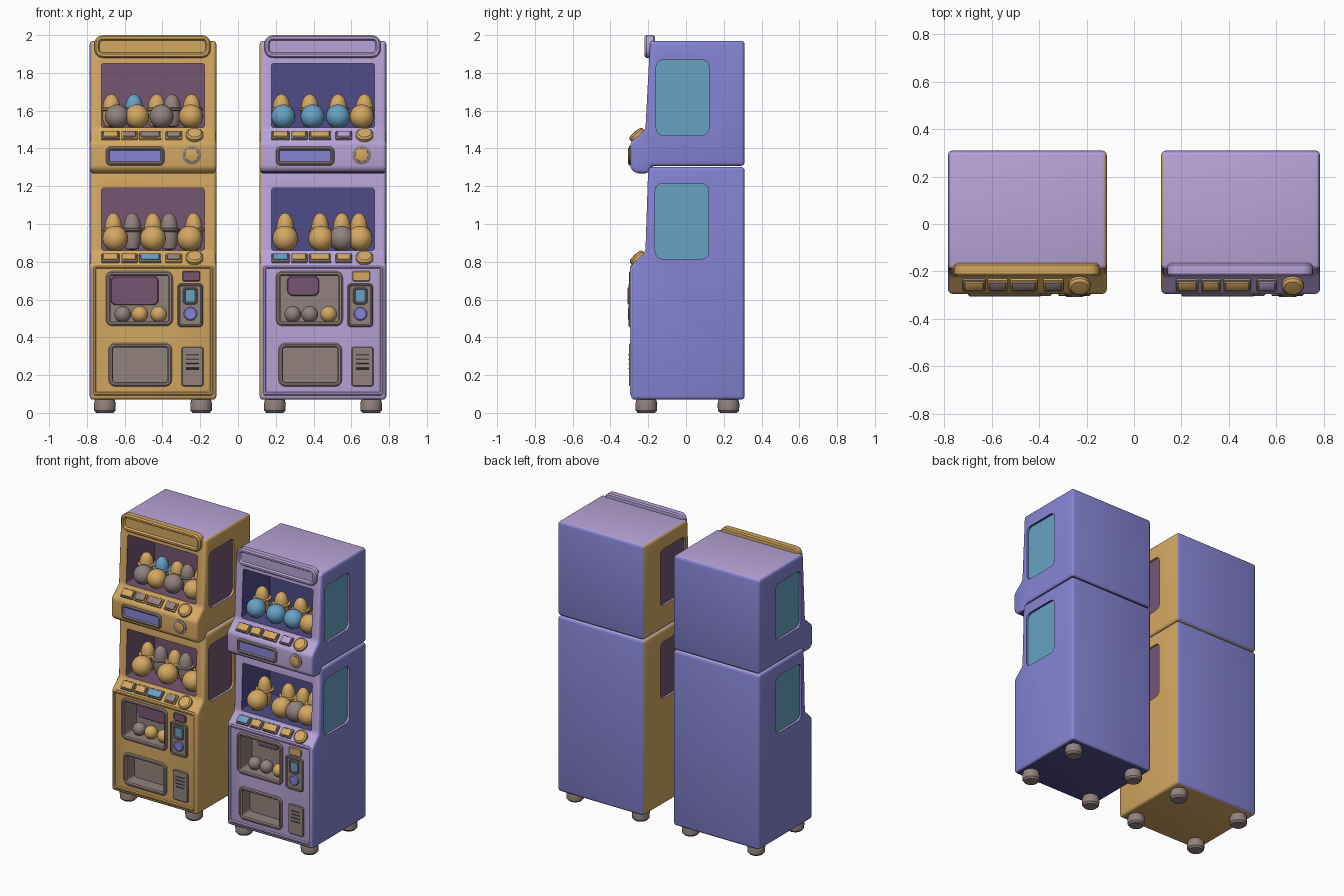
import bpy, bmesh, math
from mathutils import Matrix, Vector

if "Cube" in bpy.data.objects:
    bpy.data.objects.remove(bpy.data.objects["Cube"])

# ---------- colours ----------
def lin(c):
    c /= 255
    return c / 12.92 if c < 0.04045 else ((c + 0.055) / 1.055) ** 2.4

PALETTE = {"yellow": (212, 168, 98), "lilac": (184, 164, 216), "blue": (134, 132, 212),
           "teal": (104, 162, 196), "grey": (146, 130, 125), "navy": (80, 76, 136),
           "plum": (118, 86, 114), "dark": (78, 70, 74)}
MATS, INDEX = [], {}
for i, (n, c) in enumerate(PALETTE.items()):
    m = bpy.data.materials.new(n)
    m.diffuse_color = (*[lin(v) for v in c], 1)
    m.use_nodes = True
    m.node_tree.nodes["Principled BSDF"].inputs["Base Color"].default_value = m.diffuse_color
    MATS.append(m)
    INDEX[n] = i
CX = 0.0      # x of the machine being built

# ---------- helpers ----------
def finish(name, bm, mat=None):
    bmesh.ops.remove_doubles(bm, verts=bm.verts, dist=1e-5)
    bmesh.ops.recalc_face_normals(bm, faces=bm.faces)
    me = bpy.data.meshes.new(name)
    bm.to_mesh(me)
    bm.free()
    if mat:
        me.materials.append(MATS[INDEX[mat]])
    smooth(me)
    ob = bpy.data.objects.new(name, me)
    ob.location.x = CX
    bpy.context.collection.objects.link(ob)
    return ob

def smooth(me):
    for p in me.polygons:
        p.use_smooth = True
    me.set_sharp_from_angle(angle=math.radians(35))

def loft(name, loops, mat=None, cap=True, ring=False):
    bm = bmesh.new()
    vs = [[bm.verts.new(p) for p in lp] for lp in loops]
    pairs = list(zip(vs, vs[1:])) + ([(vs[-1], vs[0])] if ring else [])
    n = len(vs[0])
    for a, b in pairs:
        for i in range(n):
            j = (i + 1) % n
            bm.faces.new((a[i], a[j], b[j], b[i]))
    if cap and not ring:
        bm.faces.new(vs[0])
        bm.faces.new(vs[-1])
    return finish(name, bm, mat)

def rounded(u0, u1, v0, v1, r, inset=0):
    u0, u1, v0, v1 = u0 + inset, u1 - inset, v0 + inset, v1 - inset
    r = max(r - inset, 0.004)
    pts = []
    for k, (u, v) in enumerate([(u1 - r, v1 - r), (u0 + r, v1 - r), (u0 + r, v0 + r), (u1 - r, v0 + r)]):
        for s in range(6):
            a = math.pi / 2 * (k + s / 5)
            pts.append((u + r * math.cos(a), v + r * math.sin(a)))
    return pts

def panel(name, box, r, steps, mat=None, ring=False, axis="y"):
    """Rounded rectangle stepped along an axis; steps = (inset, depth)."""
    loops = []
    for inset, d in steps:
        pts = rounded(*box, r, inset)
        loops.append([(u, d, v) if axis == "y" else (d, u, v) for u, v in pts])
    return loft(name, loops, mat, ring=ring)

def frame(name, box, r, t, yb, yf, mat):
    e = min(0.007, t / 3)
    return panel(name, box, r, [(0, yb), (0, yf + e), (e, yf), (t - e, yf), (t, yf + e), (t, yb)], mat, ring=True)

def plate(name, box, r, yb, yf, mat):
    return panel(name, box, r, [(0, yb), (0, yf + 0.005), (0.005, yf)], mat)

def lathe(name, loc, profile, mat, tilt=0.0, n=24):
    M = Matrix.Translation(loc) @ Matrix.Rotation(tilt, 4, "X")
    loops = [[M @ Vector((r * math.cos(2 * math.pi * k / n), r * math.sin(2 * math.pi * k / n), z))
              for k in range(n)] for r, z in profile]
    return loft(name, loops, mat, cap=False)

def ball(name, loc, r, mat):
    lathe(name, loc, [(r * math.sin(math.pi * k / 12), -r * math.cos(math.pi * k / 12)) for k in range(13)], mat)

def rbox(name, loc, size, mat, tilt=0.0, bevel=0.008):
    bm = bmesh.new()
    bmesh.ops.create_cube(bm, size=1, matrix=Matrix.Translation(loc) @ Matrix.Rotation(tilt, 4, "X") @ Matrix.Diagonal((*size, 1)))
    bmesh.ops.bevel(bm, geom=bm.edges[:], offset=bevel, segments=2, profile=0.5, affect="EDGES")
    return finish(name, bm, mat)

# ---------- cabinets ----------
LOWER = [(0.31, 0.07), (0.31, 1.302), (-0.20, 1.302), (-0.215, 0.85), (-0.29, 0.78), (-0.29, 0.07)]
UPPER = [(0.31, 1.308), (0.31, 1.97), (-0.19, 1.97), (-0.215, 1.50), (-0.295, 1.43),
         (-0.295, 1.295), (-0.265, 1.268), (-0.20, 1.268), (-0.18, 1.308)]
DISPLAY, TRAY = (-0.23, 0.085, 0.48, 0.73), (-0.215, 0.08, 0.16, 0.35)

def cabinet(name, profile, window, side, pockets, col):
    bm = bmesh.new()
    a = [bm.verts.new((-0.335, y, z)) for y, z in profile]
    b = [bm.verts.new((0.335, y, z)) for y, z in profile]
    bm.faces.new(a)
    bm.faces.new(b)
    for i in range(len(a)):
        j = (i + 1) % len(a)
        bm.faces.new((a[i], a[j], b[j], b[i]))
    bmesh.ops.recalc_face_normals(bm, faces=bm.faces)
    bmesh.ops.bevel(bm, geom=bm.edges[:], offset=0.018, segments=3, profile=0.5, affect="EDGES", clamp_overlap=True)
    ob = finish(name, bm)
    cutters = [panel("cutter", window, 0.012, [(0, -0.4), (0, 0.10)])]
    cutters += [panel("cutter", bx, 0.02, [(0, -0.4), (0, d)]) for bx, d in pockets]
    for s in (-1, 1):
        cutters.append(panel("cutter", side, 0.04, [(0, s * 0.4), (0, s * 0.32)], axis="x"))
    for c in cutters:
        c.hide_render = True
        md = ob.modifiers.new("cut", "BOOLEAN")
        md.operation, md.solver, md.object = "DIFFERENCE", "EXACT", c
    dg = bpy.context.evaluated_depsgraph_get()
    me = bpy.data.meshes.new_from_object(ob.evaluated_get(dg))
    ob.modifiers.clear()
    ob.data = me
    for c in cutters:
        bpy.data.objects.remove(c)
    me.materials.clear()
    for m in MATS:
        me.materials.append(m)
    # colour the faces by place and direction
    for p in me.polygons:
        c, n = p.center, p.normal
        if abs(c.x) < 0.281 and -0.18 < c.y < 0.15 and window[2] - 0.005 < c.z < window[3] + 0.005:
            k = col["inside"]
        elif c.z < 0.76 and abs(c.x) < 0.24 and -0.28 < c.y < -0.1 and c.z > 0.12:
            k = "grey"
        elif abs(n.x) > 0.9 and 0.315 < abs(c.x) < 0.325:
            k = col["pane_r"] if c.x > 0 else col["pane_l"]
        elif n.z > 0.8:
            k = "lilac"
        elif n.z < -0.8:
            k = col["bottom"]
        elif n.y > 0.6:
            k = "blue"
        elif abs(n.x) > 0.7:
            k = col["right"] if n.x > 0 else col["left"]
        else:
            k = col["front"]
        p.material_index = INDEX[k]
    smooth(me)

# ---------- toys ----------
def hat_toy(x, z, h, mat):
    prof = [(0, 0), (0.035, 0.008), (0.048, 0.05), (0.046, 0.088), (0.06, 0.094), (0.06, 0.102), (0.046, 0.106)]
    prof += [(0.046 * math.cos(a), 0.106 + 0.072 * math.sin(a)) for a in (0.3, 0.6, 0.9, 1.2, 1.4)] + [(0, 0.178)]
    lathe("hat_toy", (x, -0.06, z), [(r, q * h) for r, q in prof], mat)

def toys(z, h, r, small, large):
    for x, k in small:
        hat_toy(x, z, h, k)
    for x, k in large:
        ball("round_toy", (x, -0.14, z + r - 0.005), r, k)

def buttons(z, y, tilt, cols):
    for (x, w), k in zip([(-0.225, 0.08), (-0.125, 0.07), (-0.015, 0.10), (0.11, 0.07)], cols):
        rbox("button_base", (x, y, z), (w + 0.016, 0.064, 0.018), "grey" if k != "grey" else "yellow", tilt, 0.006)
        rbox("button", (x, y, z), (w, 0.048, 0.034), k, tilt)
    lathe("round_button", (0.22, y, z), [(0, -0.01), (0.046, -0.01), (0.046, 0.012), (0.036, 0.022), (0, 0.026)], cols[4], tilt)

# ---------- one machine ----------
def machine(cx, col, up, low, up_btn, low_btn, tint):
    global CX
    CX = cx
    f = col["front"]
    cabinet("lower_cabinet", LOWER, (-0.272, 0.272, 0.86, 1.19), (-0.163, 0.12, 0.815, 1.215),
            [(DISPLAY, -0.16), (TRAY, -0.20)], col)
    cabinet("upper_cabinet", UPPER, (-0.272, 0.272, 1.51, 1.85), (-0.158, 0.122, 1.47, 1.87), [], col)
    # top sign with recessed face
    panel("top_sign", (-0.31, 0.305, 1.88, 2.0), 0.045, [(0.008, -0.165), (0, -0.173), (0, -0.21), (0.008, -0.22),
          (0.02, -0.22), (0.028, -0.208)], f)
    # feet
    for x in (-0.255, 0.255):
        for y in (-0.21, 0.225):
            lathe("foot", (x, y, 0), [(0, 0), (0.045, 0), (0.056, 0.012), (0.058, 0.05), (0.05, 0.075), (0, 0.075)], "grey")
    # toys and consoles
    toys(1.51, 1.0, 0.064, *up)
    toys(0.86, 1.12, 0.068, *low)
    buttons(1.468, -0.257, math.radians(41), up_btn)
    buttons(0.818, -0.255, math.radians(43), low_btn)
    # slot and knob on the upper console
    frame("slot_frame", (-0.25, 0.06, 1.31, 1.41), 0.025, 0.02, -0.285, -0.306, "grey")
    plate("slot_face", (-0.235, 0.045, 1.322, 1.398), 0.015, -0.285, -0.299, "blue")
    lathe("knob_ring", (0.205, -0.29, 1.365), [(0, 0), (0.05, 0), (0.05, 0.008), (0.042, 0.012), (0, 0.012)], "grey", math.pi / 2)
    lathe("knob", (0.205, -0.295, 1.365), [(0, 0), (0.036, 0), (0.034, 0.01), (0.026, 0.013), (0, 0.013)], "yellow", math.pi / 2)
    # front border
    frame("front_border", (-0.322, 0.322, 0.09, 0.785), 0.02, 0.022, -0.28, -0.296, f)
    # display box with balls
    frame("display_frame", (-0.25, 0.105, 0.46, 0.75), 0.035, 0.024, -0.28, -0.303, "grey")
    plate("display_tint", tint, 0.03, -0.158, -0.166, "plum")
    for x, k in ((-0.16, "grey"), (-0.07, "yellow" if f == "yellow" else "grey"), (0.03, "yellow")):
        ball("prize_ball", (x, -0.225, 0.522), 0.044, k)
    # delivery tray
    frame("tray_frame", (-0.235, 0.10, 0.14, 0.37), 0.035, 0.024, -0.28, -0.301, "grey")
    # coin panel
    frame("coin_rim", (0.13, 0.265, 0.455, 0.685), 0.02, 0.014, -0.28, -0.304, "grey")
    plate("coin_panel", (0.135, 0.26, 0.46, 0.68), 0.016, -0.28, -0.297, "grey")
    frame("coin_screen_rim", (0.16, 0.235, 0.575, 0.665), 0.015, 0.012, -0.29, -0.309, "grey")
    plate("coin_screen", (0.168, 0.227, 0.583, 0.657), 0.012, -0.29, -0.304, "teal")
    lathe("coin_knob", (0.198, -0.292, 0.525), [(0, 0), (0.036, 0), (0.036, 0.01), (0.03, 0.015), (0, 0.015)], "blue", math.pi / 2)
    plate("label_plate", (0.155, 0.25, 0.695, 0.752), 0.012, -0.28, -0.299, "plum" if f == "yellow" else "yellow")
    # vent panel
    plate("vent_panel", (0.15, 0.268, 0.14, 0.35), 0.016, -0.28, -0.301, "grey")
    for k in range(4):
        rbox("vent_slot", (0.209, -0.301, 0.235 + 0.024 * k), (0.07, 0.005, 0.008), "dark", 0, 0.001)

Y, G, T = "yellow", "grey", "teal"
machine(-0.45, dict(front=Y, right=Y, left="blue", bottom=Y, inside="plum", pane_r="plum", pane_l=T),
        ([(-0.22, Y), (-0.10, T), (0.02, Y), (0.10, G), (0.205, Y)], [(-0.19, G), (-0.085, Y), (0.045, G), (0.20, Y)]),
        ([(-0.21, Y), (-0.11, G), (0.0, Y), (0.085, G), (0.215, Y)], [(-0.20, Y), (0.0, Y), (0.195, Y)]),
        (Y, G, G, G, Y), (Y, Y, T, G, Y), (-0.225, 0.03, 0.57, 0.725))
machine(0.45, dict(front="lilac", right="blue", left=Y, bottom="navy", inside="navy", pane_r=T, pane_l="plum"),
        ([(-0.22, Y), (-0.07, Y), (0.08, Y), (0.22, Y)], [(-0.21, T), (-0.055, T), (0.08, T), (0.205, Y)]),
        ([(-0.20, Y), (-0.015, Y), (0.10, Y), (0.19, Y)], [(-0.20, Y), (-0.01, Y), (0.10, G), (0.195, Y)]),
        (Y, Y, Y, "lilac", Y), (T, Y, Y, Y, Y), (-0.19, -0.02, 0.62, 0.725))
